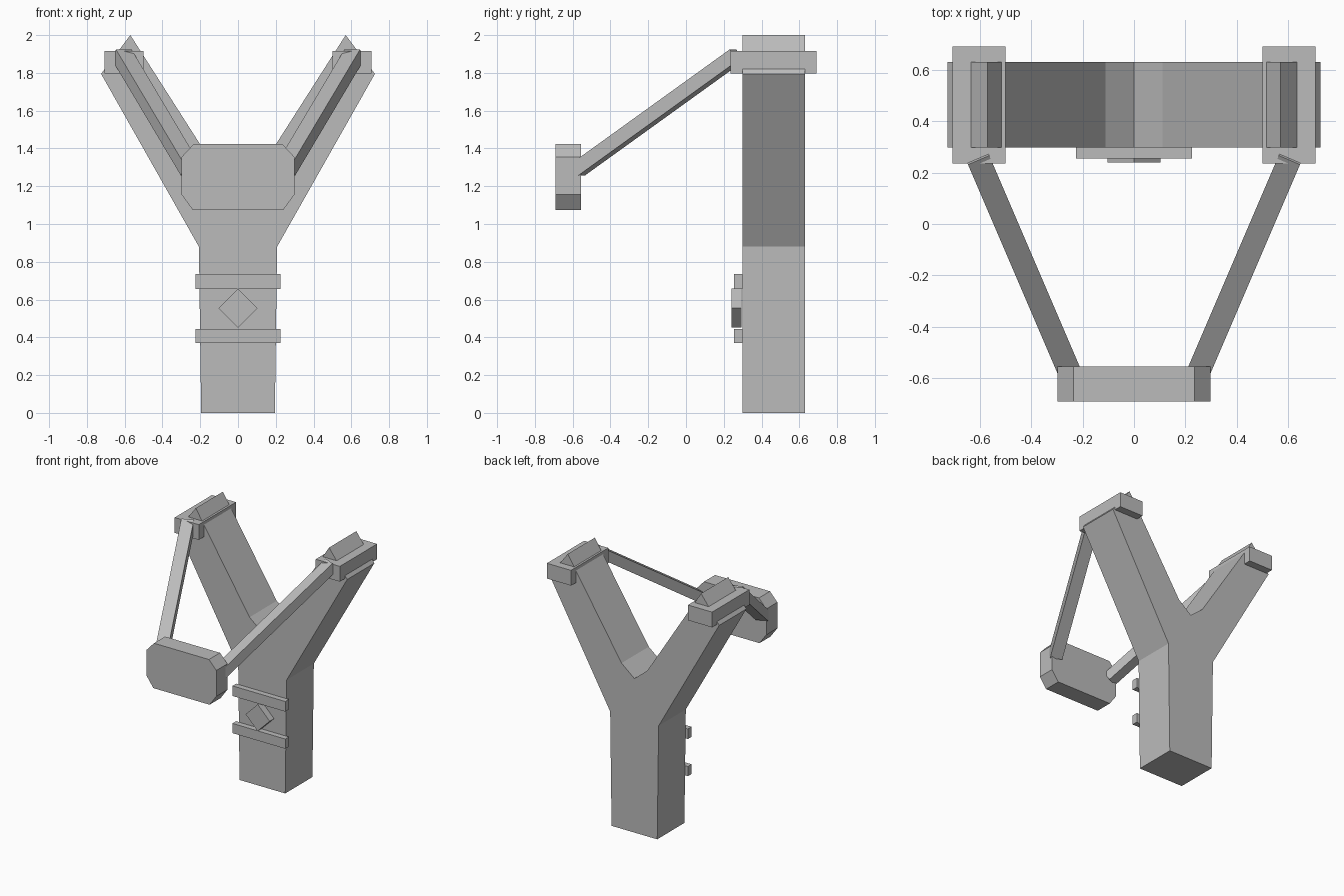
import bpy
import bmesh
from mathutils import Vector

cube = bpy.data.objects.get("Cube")
if cube:
    bpy.data.objects.remove(cube, do_unlink=True)

GREY = (0.5, 0.5, 0.5, 1.0)
mat = bpy.data.materials.new("plain grey")
mat.use_nodes = True
mat.diffuse_color = GREY
mat.node_tree.nodes["Principled BSDF"].inputs["Base Color"].default_value = GREY


def finish(name, bm):
    bmesh.ops.recalc_face_normals(bm, faces=bm.faces)
    mesh = bpy.data.meshes.new(name)
    bm.to_mesh(mesh)
    bm.free()
    mesh.materials.append(mat)
    obj = bpy.data.objects.new(name, mesh)
    bpy.context.collection.objects.link(obj)
    return obj


def extrude_profile(name, points, y0, y1):
    """Extrude a front-view outline of (x, z) points from y0 back to y1."""
    bm = bmesh.new()
    face = bm.faces.new([bm.verts.new((x, y0, z)) for x, z in points])
    moved = bmesh.ops.extrude_face_region(bm, geom=[face])["geom"]
    verts = [g for g in moved if isinstance(g, bmesh.types.BMVert)]
    bmesh.ops.translate(bm, verts=verts, vec=(0, y1 - y0, 0))
    return finish(name, bm)


def box(name, x0, x1, y0, y1, z0, z1):
    return extrude_profile(name, [(x0, z0), (x1, z0), (x1, z1), (x0, z1)], y0, y1)


def strap(name, start, end, width, height):
    """Square-ended bar between two points, kept level across its width."""
    start, end = Vector(start), Vector(end)
    along = (end - start).normalized()
    across = along.cross(Vector((0, 0, 1))).normalized() * width / 2
    up = across.cross(along).normalized() * height / 2
    bm = bmesh.new()
    ring = [across + up, up - across, -across - up, across - up]
    a, b = ([bm.verts.new(p + r) for r in ring] for p in (start, end))
    bm.faces.new(a)
    bm.faces.new(b)
    for i in range(4):
        j = (i + 1) % 4
        bm.faces.new((a[i], a[j], b[j], b[i]))
    return finish(name, bm)


# Forked handle: half outline mirrored across the centre
half = [(0.195, 0), (0.207, 0.88), (0.725, 1.795), (0.57, 2.0), (0.11, 1.28)]
outline = half + [(0, 1.19)] + [(-x, z) for x, z in reversed(half)]
extrude_profile("forked_handle", outline, 0.298, 0.63)

# Grip bands and diamond stud on the front of the handle
box("lower_grip_band", -0.226, 0.226, 0.255, 0.30, 0.37, 0.445)
box("upper_grip_band", -0.226, 0.226, 0.255, 0.30, 0.657, 0.735)
r, c = 0.103, 0.555
extrude_profile("diamond_stud", [(0, c - r), (r, c), (0, c + r), (-r, c)], 0.24, 0.293)

# Pouch with cut corners
corner = [(0.24, 1.075), (0.298, 1.155), (0.298, 1.355), (0.235, 1.423)]
extrude_profile("pouch", corner + [(-x, z) for x, z in reversed(corner)], -0.69, -0.555)

# Fork tip blocks and elastic straps on both sides
for side, s in (("left", 1), ("right", -1)):
    box(side + "_tip_block", s * 0.5, s * 0.706, 0.235, 0.69, 1.797, 1.915)
    strap(side + "_strap", (s * 0.613, 0.268, 1.893), (s * 0.253, -0.572, 1.288), 0.09, 0.075)
